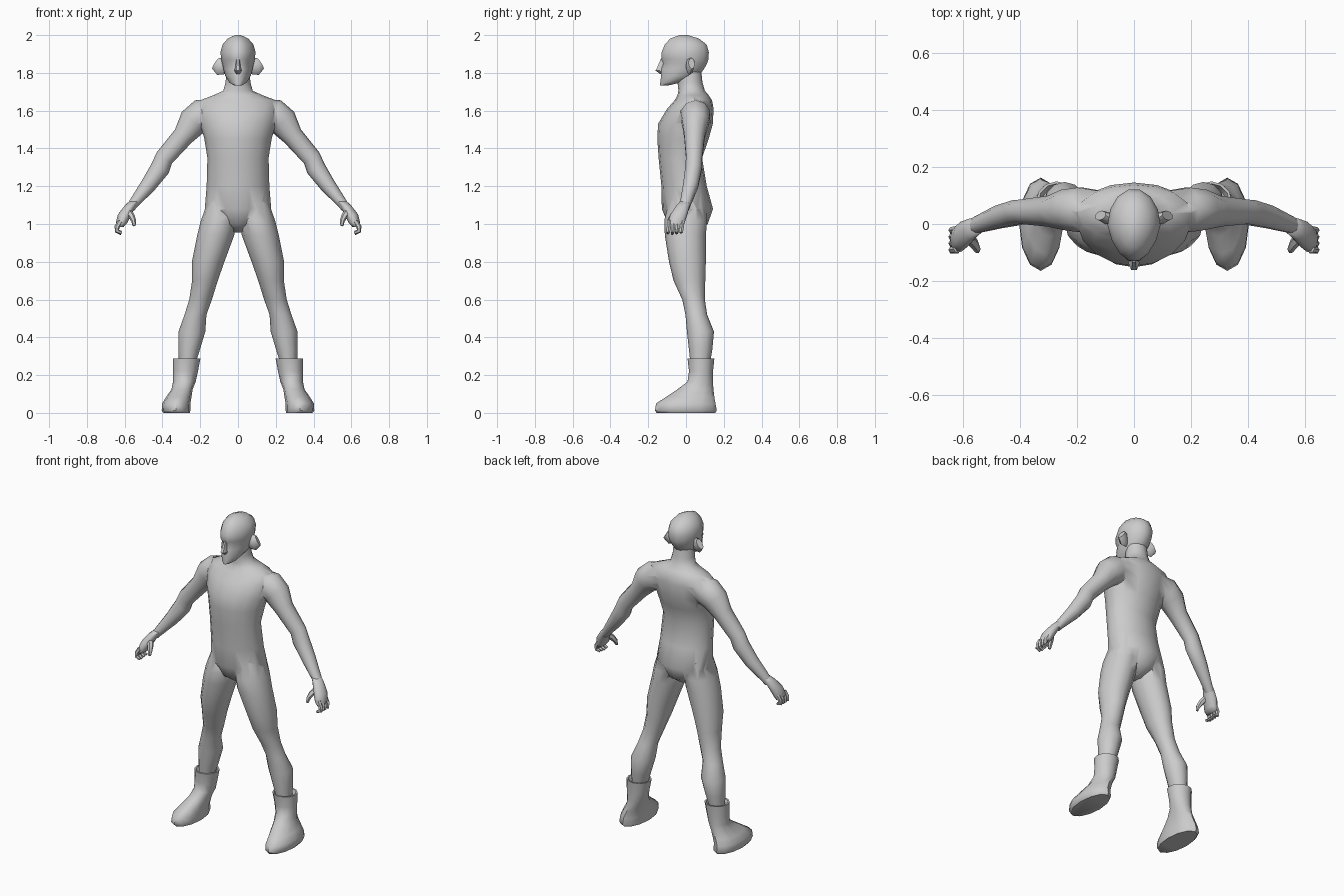
import bpy, bmesh, math
from mathutils import Vector

grey = bpy.data.materials.new("light grey")
grey.diffuse_color = (0.6, 0.6, 0.6, 1)


def loft(name, rings, mirror=False):
    """Skin closed rings of equal length into a capped solid."""
    bm = bmesh.new()
    loops = [[bm.verts.new(p) for p in r] for r in rings]
    n = len(loops[0])
    for a, b in zip(loops, loops[1:]):
        for i in range(n):
            j = (i + 1) % n
            bm.faces.new((a[i], a[j], b[j], b[i]))
    bm.faces.new(loops[0])
    bm.faces.new(loops[-1])
    bmesh.ops.recalc_face_normals(bm, faces=bm.faces)
    me = bpy.data.meshes.new(name)
    bm.to_mesh(me)
    bm.free()
    me.materials.append(grey)
    ob = bpy.data.objects.new(name, me)
    bpy.context.collection.objects.link(ob)
    if mirror:
        ob.modifiers.new("mirror", 'MIRROR').use_mirror_merge = False
    return ob


def stack(name, rows, n=12, egg=0.0, mirror=False):
    """Horizontal rings: (z, centre x, half width, front y, back y)."""
    rings = []
    for z, cx, rx, y0, y1 in rows:
        ring = []
        for i in range(n):
            t = 2 * math.pi * i / n
            s, c = math.sin(t), math.cos(t)
            w = rx * (1 - egg * max(0, -s))
            ring.append((cx + w * c, (y0 + y1) / 2 + (y1 - y0) / 2 * s, z))
        rings.append(ring)
    return loft(name, rings, mirror)


def tube(name, rows, n=10, mirror=True):
    """Rings square to a path: (x, y, z, radius in the xz plane, radius along y)."""
    pts = [Vector(r[:3]) for r in rows]
    rings = []
    for k, (p, r) in enumerate(zip(pts, rows)):
        d = (pts[min(k + 1, len(pts) - 1)] - pts[max(k - 1, 0)]).normalized()
        b = Vector((0, 1, 0))
        b = (b - d * b.dot(d)).normalized()
        a = d.cross(b)
        rings.append([p + a * r[3] * math.cos(2 * math.pi * i / n)
                      + b * r[4] * math.sin(2 * math.pi * i / n) for i in range(n)])
    return loft(name, rings, mirror)


def finish(ob, angle):
    bpy.ops.object.select_all(action='DESELECT')
    bpy.context.view_layer.objects.active = ob
    ob.select_set(True)
    bpy.ops.object.convert(target='MESH')
    bpy.ops.object.shade_smooth_by_angle(angle=math.radians(angle))


# Torso with neck
body = stack("body", [
    (0.955, 0, 0.03, -0.03, 0.05), (1.0, 0, 0.10, -0.095, 0.115),
    (1.08, 0, 0.176, -0.128, 0.143), (1.2, 0, 0.166, -0.13, 0.11),
    (1.35, 0, 0.162, -0.145, 0.085), (1.45, 0, 0.178, -0.152, 0.12),
    (1.53, 0, 0.20, -0.148, 0.142), (1.61, 0, 0.215, -0.10, 0.146),
    (1.655, 0, 0.20, -0.06, 0.138), (1.682, 0, 0.13, -0.045, 0.12),
    (1.705, 0, 0.078, -0.04, 0.10), (1.75, 0, 0.066, -0.045, 0.087),
    (1.82, 0, 0.06, -0.045, 0.08)], n=16, egg=0.08)

# Arms
arm = tube("arms", [
    (0.12, 0.05, 1.595, 0.07, 0.07), (0.19, 0.05, 1.575, 0.088, 0.082),
    (0.238, 0.05, 1.54, 0.08, 0.074), (0.29, 0.045, 1.465, 0.056, 0.057),
    (0.39, 0.043, 1.35, 0.050, 0.045), (0.412, 0.04, 1.295, 0.052, 0.046),
    (0.475, 0.025, 1.205, 0.042, 0.042), (0.553, -0.003, 1.108, 0.027, 0.03),
    (0.57, -0.01, 1.085, 0.024, 0.028)])

# Legs
leg = stack("legs", [
    (1.12, 0.10, 0.06, -0.09, 0.10), (1.02, 0.102, 0.094, -0.115, 0.112),
    (0.94, 0.118, 0.098, -0.112, 0.105), (0.80, 0.158, 0.086, -0.09, 0.105),
    (0.70, 0.175, 0.068, -0.066, 0.102), (0.60, 0.198, 0.06, -0.02, 0.10),
    (0.52, 0.225, 0.058, -0.003, 0.112), (0.43, 0.244, 0.071, 0.005, 0.148),
    (0.34, 0.258, 0.058, 0.015, 0.14), (0.25, 0.27, 0.042, 0.025, 0.125)], mirror=True)

# Fuse the limbs into the torso
for limb in (arm, leg):
    mod = body.modifiers.new("union", 'BOOLEAN')
    mod.operation, mod.solver, mod.object = 'UNION', 'EXACT', limb
finish(body, 65)
for limb in (arm, leg):
    bpy.data.objects.remove(limb)

# Boots with a turned-in cuff
finish(stack("boots", [
    (0.0, 0.325, 0.07, -0.155, 0.155), (0.012, 0.328, 0.076, -0.165, 0.163),
    (0.05, 0.327, 0.075, -0.158, 0.156), (0.085, 0.313, 0.067, -0.105, 0.15),
    (0.125, 0.296, 0.056, -0.045, 0.145), (0.165, 0.284, 0.06, 0.008, 0.143),
    (0.22, 0.278, 0.066, 0.016, 0.143), (0.287, 0.272, 0.073, 0.008, 0.15),
    (0.287, 0.272, 0.064, 0.016, 0.142), (0.26, 0.272, 0.05, 0.025, 0.13)],
    mirror=True), 50)

# Head
finish(stack("head", [
    (1.732, 0, 0.018, -0.137, -0.10), (1.748, 0, 0.045, -0.138, -0.03),
    (1.785, 0, 0.068, -0.134, 0.07), (1.82, 0, 0.077, -0.134, 0.098),
    (1.85, 0, 0.084, -0.122, 0.115), (1.872, 0, 0.089, -0.134, 0.122),
    (1.91, 0, 0.093, -0.132, 0.124), (1.95, 0, 0.082, -0.115, 0.112),
    (1.982, 0, 0.054, -0.085, 0.07), (2.0, 0, 0.015, -0.035, 0.01)],
    n=14, egg=0.18), 60)

# Nose
finish(stack("nose", [
    (1.795, 0, 0.012, -0.14, -0.11), (1.812, 0, 0.02, -0.165, -0.11),
    (1.83, 0, 0.014, -0.155, -0.11), (1.875, 0, 0.009, -0.135, -0.11)], n=6), 50)

# Ears
finish(tube("ears", [
    (0.072, 0.015, 1.835, 0.042, 0.014), (0.095, 0.02, 1.835, 0.048, 0.022),
    (0.118, 0.03, 1.85, 0.034, 0.018)], n=8), 50)

# Palms
finish(stack("palms", [
    (1.118, 0.55, 0.028, -0.035, 0.025), (1.095, 0.572, 0.03, -0.055, 0.02),
    (1.05, 0.60, 0.036, -0.085, 0.01), (1.005, 0.617, 0.03, -0.1, -0.005),
    (0.985, 0.625, 0.02, -0.095, -0.012)], n=10, mirror=True), 60)

# Fingers, curling inward
for k in range(4):
    y = -0.088 + 0.023 * k
    tip = 0.948 + 0.004 * abs(k - 1)
    finish(tube("finger_%d" % (k + 1), [
        (0.622, y, 1.015, 0.015, 0.013), (0.64, y - 0.003, 0.985, 0.014, 0.012),
        (0.641, y - 0.006, 0.962, 0.012, 0.011), (0.618, y - 0.008, tip, 0.008, 0.008)],
        n=6), 50)

# Thumbs
finish(tube("thumbs", [
    (0.585, -0.04, 1.07, 0.02, 0.022), (0.562, -0.07, 1.04, 0.017, 0.018),
    (0.552, -0.088, 1.015, 0.013, 0.014), (0.55, -0.095, 0.99, 0.008, 0.008)], n=6), 50)
